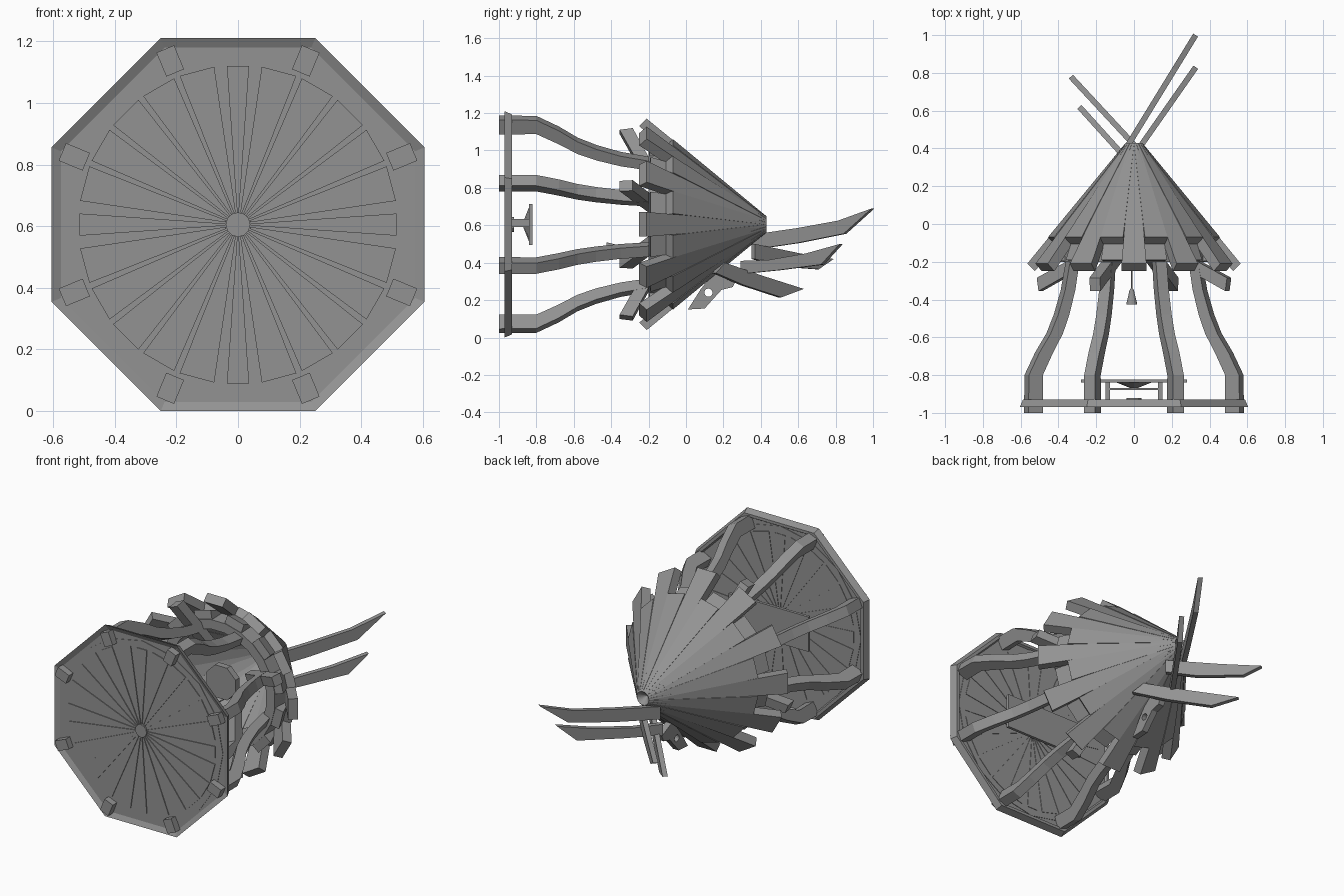
import bpy, bmesh, math
from mathutils import Vector

if "Cube" in bpy.data.objects:
    bpy.data.objects.remove(bpy.data.objects["Cube"])

CZ = 0.605                      # height of the long axis, which runs along y
mat = bpy.data.materials.new("weathered grey")
mat.diffuse_color = (0.29, 0.29, 0.29, 1)
mat.use_nodes = True
mat.node_tree.nodes["Principled BSDF"].inputs["Base Color"].default_value = mat.diffuse_color


def finish(name, bm):
    bmesh.ops.recalc_face_normals(bm, faces=bm.faces)
    me = bpy.data.meshes.new(name)
    bm.to_mesh(me)
    bm.free()
    me.materials.append(mat)
    ob = bpy.data.objects.new(name, me)
    bpy.context.collection.objects.link(ob)
    return ob


def loft(bm, loops):
    """Skin a chain of point loops and cap both ends."""
    rings = [[bm.verts.new(p) for p in l] for l in loops]
    for a, b in zip(rings, rings[1:]):
        n = len(a)
        for i in range(n):
            bm.faces.new((a[i], a[(i + 1) % n], b[(i + 1) % n], b[i]))
    bm.faces.new(rings[0])
    bm.faces.new(rings[-1])


def polar(r, y, ang, t=0.0):
    """Point at radius r and sideways offset t around the long axis."""
    c, s = math.cos(ang), math.sin(ang)
    return Vector((r * c - t * s, y, CZ + r * s + t * c))


def bar(bm, ang, sections):
    """Radial bar; each section is (r1, y1, r2, y2, half width)."""
    loft(bm, [[polar(r1, y1, ang, -w), polar(r1, y1, ang, w),
               polar(r2, y2, ang, w), polar(r2, y2, ang, -w)]
              for r1, y1, r2, y2, w in sections])


def ngon(r, y, n, x=0.0, z=0.0, turn=0.0):
    return [polar(r, y, turn + 2 * math.pi * i / n) + Vector((x, 0, z)) for i in range(n)]


def box(bm, x0, x1, y0, y1, z0, z1):
    loft(bm, [[(x0, y, z0), (x1, y, z0), (x1, y, z1), (x0, y, z1)] for y in (y0, y1)])


EIGHTH = math.pi / 8
AP = 1 / math.cos(EIGHTH)       # flat distance to corner radius

# octagonal deck with a raised, bevelled rim
bm = bmesh.new()
loft(bm, [ngon(a * AP, y, 8, turn=EIGHTH) for a, y in
          [(0.575, -0.955), (0.605, -0.97), (0.588, -0.93), (0.57, -0.93), (0.562, -0.943)]])
finish("deck", bm)

# round floor with radial boards and a hub
bm = bmesh.new()
loft(bm, [ngon(0.565, y, 16) for y in (-0.958, -0.940)])
finish("floor_disc", bm)
bm = bmesh.new()
for i in range(24):
    w = 0.036 if i % 6 == 0 else 0.058
    bar(bm, i * math.pi / 12, [(0.04, -0.963, 0.04, -0.937, 0.003),
                               (0.515, -0.963, 0.515, -0.937, w)])
finish("floor_boards", bm)
bm = bmesh.new()
loft(bm, [ngon(0.04, y, 12) for y in (-0.97, -0.92)])
finish("floor_hub", bm)

# eight curved posts at the corners
bm = bmesh.new()
for i in range(8):
    path = [(0.575, -1.0, 0.042), (0.575, -0.8, 0.040), (0.515, -0.68, 0.039),
            (0.455, -0.58, 0.035), (0.415, -0.48, 0.032), (0.378, -0.35, 0.029),
            (0.352, -0.2, 0.027), (0.34, -0.07, 0.027)]
    bar(bm, EIGHTH + i * 2 * EIGHTH,
        [(r - d, y, r + d, y, 0.031) for r, y, d in path])
finish("posts", bm)

# four flared braces under the eaves
bm = bmesh.new()
for i in range(4):
    bar(bm, EIGHTH + i * math.pi / 2, [(0.535, -0.355, 0.545, -0.285, 0.03),
                                       (0.20, -0.18, 0.20, -0.11, 0.03)])
finish("braces", bm)

# ring beam carrying the roof
bm = bmesh.new()
n = 24
prof = [(0.34, -0.2), (0.40, -0.2), (0.40, -0.09), (0.34, -0.09)]
rings = [[bm.verts.new(polar(r, y, (i + 0.5) * 2 * math.pi / n)) for r, y in prof]
         for i in range(n)]
for i in range(n):
    a, b = rings[i], rings[(i + 1) % n]
    for k in range(4):
        bm.faces.new((a[k], a[(k + 1) % 4], b[(k + 1) % 4], b[k]))
finish("ring_beam", bm)

# roof: long and short tapered planks alternate, blocks sit under the short ones
long_bm, short_bm, block_bm = bmesh.new(), bmesh.new(), bmesh.new()
tip = (0.0, 0.385, 0.042, 0.43, 0.012)
for i in range(24):
    ang = i * math.pi / 12
    if i % 2 == 0:
        bar(long_bm, ang, [(0.525, -0.25, 0.565, -0.21, 0.066), tip])
    else:
        bar(short_bm, ang, [(0.415, -0.11, 0.455, -0.07, 0.062), tip])
        bar(block_bm, ang, [(0.37, -0.2, 0.45, -0.19, 0.06),
                            (0.34, -0.06, 0.40, -0.06, 0.055)])
finish("long_roof_planks", long_bm)
finish("short_roof_planks", short_bm)
finish("eave_blocks", block_bm)

# octagonal plate inside the roof
bm = bmesh.new()
loft(bm, [ngon(0.11, y, 8, turn=EIGHTH) for y in (-0.17, -0.13)])
finish("ceiling_plate", bm)

# hanging bell on a rope
bm = bmesh.new()
loft(bm, [ngon(r, y, 12, x=-0.012, z=-0.125) for r, y in
          [(0.028, -0.425), (0.026, -0.41), (0.018, -0.38), (0.012, -0.35),
           (0.004, -0.34), (0.004, -0.12)]])
finish("bell", bm)

# table on the deck
bm = bmesh.new()
box(bm, -0.28, 0.28, -0.84, -0.822, CZ - 0.11, CZ + 0.11)
for s in (-1, 1):
    box(bm, s * 0.14 - 0.012, s * 0.14 + 0.012, -0.93, -0.84, CZ - 0.015, CZ + 0.03)
box(bm, -0.15, 0.15, -0.88, -0.868, CZ, CZ + 0.025)
loft(bm, [ngon(0.02, -0.868, 8), ngon(0.09, -0.84, 8)])
finish("table", bm)


def blade(name, outline, p0, p1, thick):
    """Upright board: (y, z) outline placed along the plan line p0 to p1."""
    d = (Vector(p1) - Vector(p0)).normalized()
    off = Vector((d.y, -d.x, 0)) * thick / 2
    slope = (p1[0] - p0[0]) / (p1[1] - p0[1])
    pts = [Vector((p0[0] + (y - p0[1]) * slope, y, z)) for y, z in outline]
    bm = bmesh.new()
    loft(bm, [[p - off for p in pts], [p + off for p in pts]])
    return finish(name, bm)


# crossed boards at the roof tip
blade("right_upper_board", [(0.36, 0.55), (0.6, 0.585), (0.82, 0.625), (1.0, 0.69),
                            (0.85, 0.555), (0.6, 0.505), (0.36, 0.47)],
      (-0.03, 0.42), (0.32, 0.99), 0.03)
blade("right_lower_board", [(0.3, 0.41), (0.45, 0.415), (0.65, 0.45), (0.83, 0.5),
                            (0.73, 0.39), (0.5, 0.36), (0.3, 0.34)],
      (0.04, 0.42), (0.32, 0.82), 0.03)
blade("left_upper_board", [(0.36, 0.50), (0.6, 0.45), (0.78, 0.42), (0.70, 0.365),
                           (0.5, 0.38), (0.36, 0.42)],
      (0.0, 0.42), (-0.325, 0.77), 0.03)
blade("left_lower_board", [(0.2, 0.40), (0.4, 0.33), (0.62, 0.26), (0.5, 0.215),
                           (0.3, 0.28), (0.15, 0.345)],
      (-0.09, 0.4), (-0.28, 0.61), 0.03)

# small bracket with a round hole under the roof
bracket = blade("pierced_bracket", [(0.01, 0.15), (0.10, 0.155), (0.14, 0.20), (0.19, 0.255),
                                    (0.25, 0.27), (0.27, 0.31), (0.16, 0.36), (0.08, 0.26)],
                (0.0, 0.0), (0.0, 1.0), 0.04)
bm = bmesh.new()
loft(bm, [[(x, 0.12 + 0.022 * math.cos(a), 0.24 + 0.022 * math.sin(a))
           for a in [k * math.pi / 6 for k in range(12)]] for x in (-0.1, 0.1)])
cutter = finish("bracket_cutter", bm)
cutter.hide_render = True
cutter.hide_viewport = True
mod = bracket.modifiers.new("hole", "BOOLEAN")
mod.object = cutter
mod.operation = "DIFFERENCE"
mod.solver = "EXACT"
